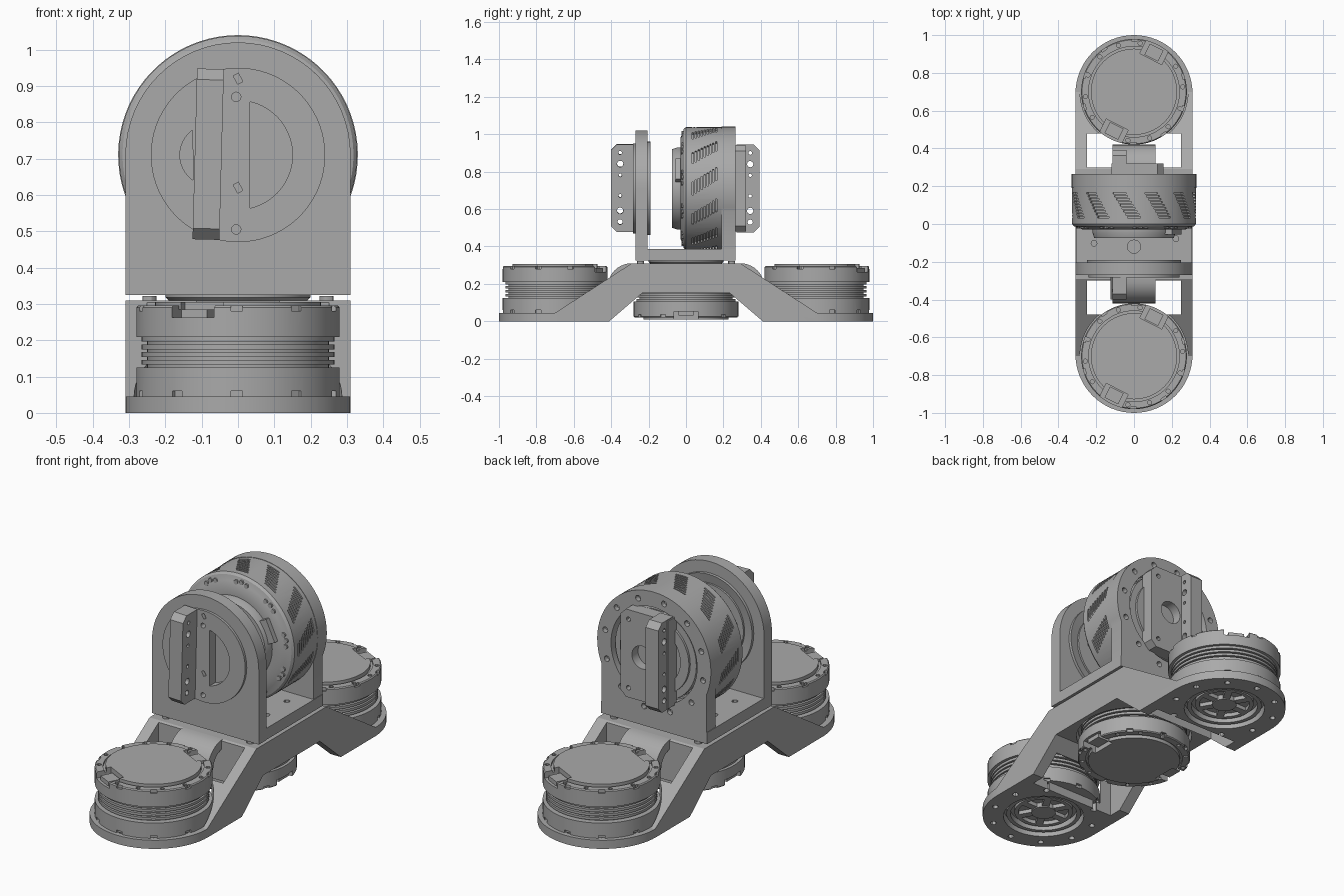
import bpy, bmesh
from math import pi, cos, sin, acos, radians
from mathutils import Matrix, Vector

if "Cube" in bpy.data.objects:
    bpy.data.objects.remove(bpy.data.objects["Cube"])

grey = bpy.data.materials.new("machined grey")
grey.use_nodes = True
grey.diffuse_color = (0.4, 0.4, 0.4, 1)
grey.node_tree.nodes["Principled BSDF"].inputs["Base Color"].default_value = (0.4, 0.4, 0.4, 1)

T, R = Matrix.Translation, Matrix.Rotation
I = Matrix()
AXIS = T((0, 0, 0.71)) @ R(pi / 2, 4, 'X')      # local z points to the front
SIDE = Matrix(((0, 0, 1, 0), (1, 0, 0, 0), (0, 1, 0, 0), (0, 0, 0, 1)))  # local xy = yz
parts = []


def finish(name, bm, mat):
    bmesh.ops.remove_doubles(bm, verts=bm.verts, dist=1e-5)
    bmesh.ops.transform(bm, matrix=mat, verts=bm.verts)
    bmesh.ops.recalc_face_normals(bm, faces=bm.faces)
    me = bpy.data.meshes.new(name)
    bm.to_mesh(me)
    bm.free()
    me.materials.append(grey)
    ob = bpy.data.objects.new(name, me)
    bpy.context.collection.objects.link(ob)
    parts.append(ob)
    return ob


def lathe(name, profile, mat=I, steps=72):
    bm = bmesh.new()
    vs = [bm.verts.new((r, 0, z)) for r, z in profile]
    es = [bm.edges.new(p) for p in zip(vs, vs[1:])]
    bmesh.ops.spin(bm, geom=vs + es, cent=(0, 0, 0), axis=(0, 0, 1), angle=2 * pi, steps=steps)
    return finish(name, bm, mat)


def disc(name, r, lo, hi, mat=I, steps=72):
    return lathe(name, [(0, lo), (r, lo), (r, hi), (0, hi)], mat, steps)


def ring(name, r1, r2, lo, hi, mat=I):
    return lathe(name, [(r1, lo), (r2, lo), (r2, hi), (r1, hi), (r1, lo)], mat)


def prism(name, pts, lo, hi, mat=I):
    bm = bmesh.new()
    face = bm.faces.new([bm.verts.new((x, y, lo)) for x, y in pts])
    out = bmesh.ops.extrude_face_region(bm, geom=[face], use_keep_orig=True)
    top = [v for v in out["geom"] if isinstance(v, bmesh.types.BMVert)]
    bmesh.ops.translate(bm, verts=top, vec=(0, 0, hi - lo))
    return finish(name, bm, mat)


def box(name, x, y, z, mat=I):
    return prism(name, [(x[0], y[0]), (x[1], y[0]), (x[1], y[1]), (x[0], y[1])], z[0], z[1], mat)


def arc(r, a, b, n=32, cx=0, cy=0):
    return [(cx + r * cos(a + (b - a) * i / n), cy + r * sin(a + (b - a) * i / n)) for i in range(n + 1)]


def cut(target, cutters):
    bm = bmesh.new()
    for c in cutters:
        bm.from_mesh(c.data)
        parts.remove(c)
        bpy.data.objects.remove(c)
    tool = finish("cutter", bm, I)
    mod = target.modifiers.new("cut", 'BOOLEAN')
    mod.object, mod.solver, mod.use_self = tool, 'EXACT', True
    dg = bpy.context.evaluated_depsgraph_get()
    me = bpy.data.meshes.new_from_object(target.evaluated_get(dg))
    target.modifiers.clear()
    target.data = me
    parts.remove(tool)
    bpy.data.objects.remove(tool)


def around(n, r, mat=I, start=0.0):
    return [mat @ R(start + 2 * pi * i / n, 4, 'Z') @ T((r, 0, 0)) for i in range(n)]


# Small drive unit: ribbed waist, capped top, connector notches, rim tabs
def drive(name, mat):
    prof = [(0, 0), (.28, 0), (.28, .08)]
    for i in range(4):
        z = .08 + .021 * i
        prof += [(.25, z), (.25, z + .008), (.265, z + .008), (.265, z + .021)]
    prof += [(.28, .164), (.28, .245), (.275, .25), (.24, .25), (.24, .24), (.228, .24),
             (.228, .26), (0, .26)]
    body = lathe(name + "_body", prof, mat)
    tools = [disc("hole", .011, .23, .3, m, 10) for m in around(14, .259, mat, .1)]
    for z in (0, .25):
        tools += [box("tab", (-.012, .03), (-.016, .016), (z - .015, z + .015), m)
                  for m in around(10, .28, mat, .3)]
    turns = [mat @ R(radians(a), 4, 'Z') for a in (63, 243)]
    tools += [box("notch", (.195, .32), (-.065, .065), (.218, .3), m) for m in turns]
    cut(body, tools)
    for i, m in enumerate(turns):
        box(f"{name}_connector_{i}", (.2, .265), (-.04, .04), (.21, .24), m)


# Bridge base: side profile, rounded ends, pockets for the drives
half = [(1, 0), (1, .045), (.7, .045), (.29, .31)]
under = [(.235, .15), (.41, 0)]
outline = under + half
bridge = prism("bridge_base", outline + [(-y, z) for y, z in reversed(outline)], -.31, .31, SIDE)
tools = [disc("pocket", .286, -.1, .27)]
for s in (-1, 1):
    end = arc(.31, 0, pi, 32, 0, .69)
    corner = [(.4, .69), (.4, 1.1), (-.4, 1.1), (-.4, .69)]
    turn = R(0 if s > 0 else pi, 4, 'Z')
    tools += [prism("trim", corner + end[::-1], -.1, .5, turn)]
    seat = T((0, .7 * s, 0))
    tools += [disc("pocket", .286, .045, .6, seat), disc("opening", .2, -.1, .1, seat)]
    tools += [box("window", (-.25, .25), (.3, .48), (-.1, .5), turn)]
    tools += [disc("hole", .015, -.1, .1, m, 12) for m in around(10, .258, seat, .3)]
for t in tools:
    cut(bridge, [t])

# End drives, underside hubs and curved struts
for s, end in ((-1, "front"), (1, "rear")):
    seat = T((0, .7 * s, 0))
    drive(end + "_drive", seat @ T((0, 0, .045)))
    ring(end + "_outer_hub_ring", .165, .185, .015, .05, seat)
    ring(end + "_inner_hub_ring", .125, .145, .025, .05, seat)
    disc(end + "_hub", .06, .02, .05, seat)
    for i, m in enumerate(around(6, 0, seat)):
        box(f"{end}_spoke_{i}", (.05, .13), (-.018, .018), (.025, .05), m)
    curve = arc(.13, pi / 2, 0, 10, .29, .18) + arc(.08, 0, pi / 2, 10, .29, .18)
    turn = R(0 if s > 0 else pi, 4, 'Z')
    prism(end + "_strut", curve, -.115, .115, turn @ SIDE)

# Hanging centre drive and turntable
drive("centre_drive", T((0, 0, .27)) @ R(pi, 4, 'X') @ R(radians(-63), 4, 'Z'))
lathe("turntable", [(0, .3), (.18, .3), (.2, .318), (.2, .33), (0, .33)])
for i, m in enumerate(around(4, .345, I, pi / 4)):
    disc(f"bridge_bolt_{i}", .02, .3, .322, m, 12)

# Yoke: floor and two rounded cheeks
floor = box("yoke_floor", (-.308, .308), (-.268, .265), (.325, .385))
cut(floor, [disc("hole", .015, .36, .5, m, 12) for m in around(8, .235, I, .45)]
    + [disc("hole", .035, .36, .5, T((0, -.12, 0)), 20)])
front = prism("front_cheek", [(.31, -.385)] + arc(.31, 0, pi) + [(-.31, -.385)], .205, .27, AXIS)
dip = acos(.305 / .33)
rear = prism("rear_cheek", [(.305, -.385)] + arc(.33, -dip, pi + dip, 48) + [(-.305, -.385)],
             -.265, -.19, AXIS)
cut(front, [disc("bore", .23, .1, .4, AXIS)])
cut(rear, [disc("bore", .25, -.4, -.1, AXIS)]
    + [disc("hole", .015, -.3, -.24, m, 12) for m in around(12, .289, AXIS, .2)])

# Large tilt drive with staggered cooling slots
tilt = lathe("tilt_drive", [(0, -.22), (.24, -.22), (.24, -.2), (.328, -.2), (.328, 0), (.318, .012),
                            (.29, .02), (.27, .03), (.22, .03), (.22, .045), (.21, .075),
                            (.13, .075), (.13, .06), (0, .06)], AXIS)
slots = []
for m in around(12, 0, AXIS):
    for j in range(9):
        slots.append(box("slot", (.312, .36), (-.035, .035), (-.004, .004),
                         m @ R(j * .03, 4, 'Z') @ T((0, 0, -.035 - j * .016))))
cut(tilt, slots)
for i, m in enumerate(around(10, .298, AXIS, .2)):
    for k in (-1, 0, 1):
        disc(f"tilt_lug_{i}_{k + 1}", .012, 0, .025, m @ T((-.008 * abs(k), .03 * k, 0)), 10)
box("tilt_connector", (.2, .25), (-.06, .06), (.02, .055), AXIS @ R(radians(25), 4, 'Z'))
lathe("rear_hub", [(0, -.25), (.15, -.25), (.15, -.262), (.2, -.262), (.2, -.25), (.235, -.25),
                   (.235, -.2), (0, -.2)], AXIS)

# Front output disc with D-shaped window
face = lathe("front_output_disc", [(0, .19), (.2, .19), (.2, .2), (.25, .19), (.25, .206), (.24, .206),
                                   (.24, .283), (0, .283)], AXIS)
tools = [prism("window", arc(.15, -1.35, 1.35), .235, .4, AXIS),
         prism("pocket", arc(.085, 2.2, 4.1, 16, -.075), .24, .4, AXIS)]
for z in (-.205, .16):
    tools += [disc("hole", .013, .25, .4, AXIS @ T((-.005, z, 0)), 16)]
for z in (-.09, .21):
    tools += [box("slit", (-.008, .008), (-.013, .013), (.25, .4), AXIS @ T((0, z, 0)) @ R(.5, 4, 'Z'))]
cut(face, tools)

# Rear bracket plate
c = .03
plate = prism("rear_bracket_plate", [(-.12, -.23), (.155 - c, -.23), (.155, c - .23), (.155, .23 - c),
                                     (.155 - c, .23), (-.12, .23)], -.32, -.25, AXIS)
cut(plate, [disc("bore", .06, -.4, -.27, AXIS @ T((.03, 0, 0)), 32)]
    + [disc("hole", .012, -.4, -.29, AXIS @ T((.11, z, 0)), 12) for z in (-.18, .18)])


# Chamfered grip bars with side holes
def bar(name, y_in, y_out, x, tilt_angle):
    k = c if y_out > y_in else -c
    prof = [(y_in, -.235), (y_out - k, -.235), (y_out, c - .235), (y_out, .235 - c),
            (y_out - k, .235), (y_in, .235)]
    m = T((0, 0, .71)) @ R(tilt_angle, 4, 'Y')
    ob = prism(name, prof, x - .037, x + .037, m @ SIDE)
    mid = y_in + (y_out - y_in) * .6
    cut(ob, [disc("hole", r, -.3, .3, m @ SIDE @ T((mid, z, 0)), 12)
             for z, r in ((-.18, .014), (-.12, .017), (-.04, .009), (.07, .009), (.13, .017), (.19, .01))])


bar("front_grip_bar", -.28, -.4, -.082, radians(1.5))
bar("rear_grip_bar", .27, .392, -.077, 0)

# Smooth round surfaces, keep machined edges crisp
for ob in bpy.context.selected_objects:
    ob.select_set(False)
for ob in parts:
    ob.select_set(True)
bpy.context.view_layer.objects.active = parts[0]
bpy.ops.object.shade_smooth_by_angle(angle=radians(30))
